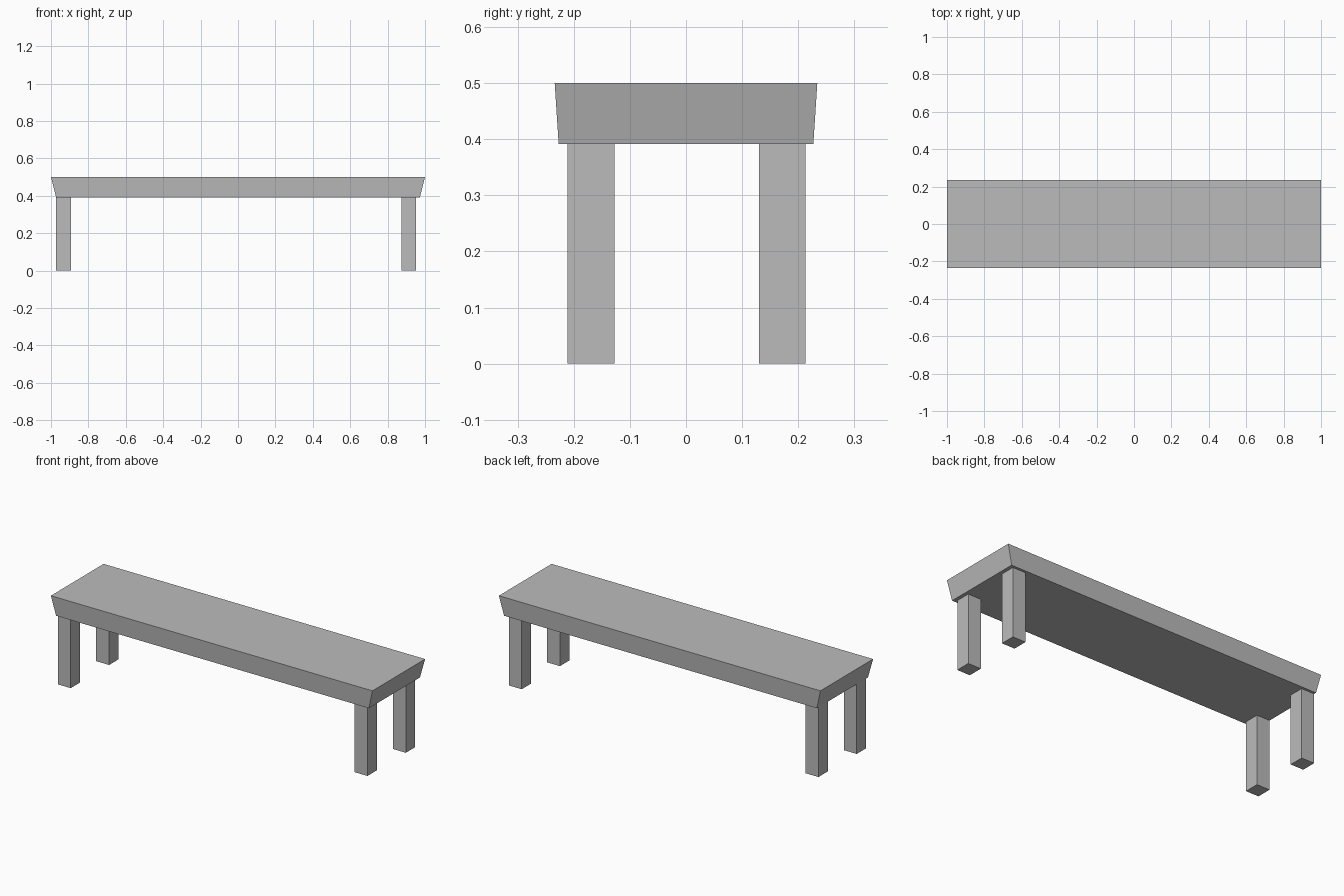
import bpy
import bmesh
from mathutils import Vector

default = bpy.data.objects.get("Cube")
if default:
    bpy.data.objects.remove(default, do_unlink=True)

# Single plain grey
grey = bpy.data.materials.new("plain grey")
grey.use_nodes = True
colour = (0.5, 0.5, 0.5, 1)
grey.diffuse_color = colour
grey.node_tree.nodes["Principled BSDF"].inputs["Base Color"].default_value = colour


def box(name, low, high, flare=(0, 0)):
    """Box between two corners, whose top edges lean outward by flare."""
    low, high = Vector(low), Vector(high)
    mid, size = (low + high) / 2, high - low
    bm = bmesh.new()
    bmesh.ops.create_cube(bm, size=1)
    for v in bm.verts:
        top = v.co.z > 0
        for axis in range(3):
            side = 1 if v.co[axis] > 0 else -1
            extra = flare[axis] * side if top and axis < 2 else 0
            v.co[axis] = mid[axis] + side * size[axis] / 2 + extra
    mesh = bpy.data.meshes.new(name)
    bm.to_mesh(mesh)
    bm.free()
    mesh.materials.append(grey)
    obj = bpy.data.objects.new(name, mesh)
    bpy.context.collection.objects.link(obj)
    return obj


# Seat slab with sides that lean outward toward the top
seat_bottom = 0.392
box("seat", (-0.973, -0.227, seat_bottom), (0.973, 0.227, 0.5), flare=(0.027, 0.007))

# Four square legs, set slightly off centre
spans_x = {"right": (-0.973, -0.893), "left": (0.873, 0.953)}
spans_y = {"front": (-0.211, -0.127), "back": (0.130, 0.213)}
for x_name, (x0, x1) in spans_x.items():
    for y_name, (y0, y1) in spans_y.items():
        box(f"{y_name}_{x_name}_leg", (x0, y0, 0), (x1, y1, seat_bottom))
